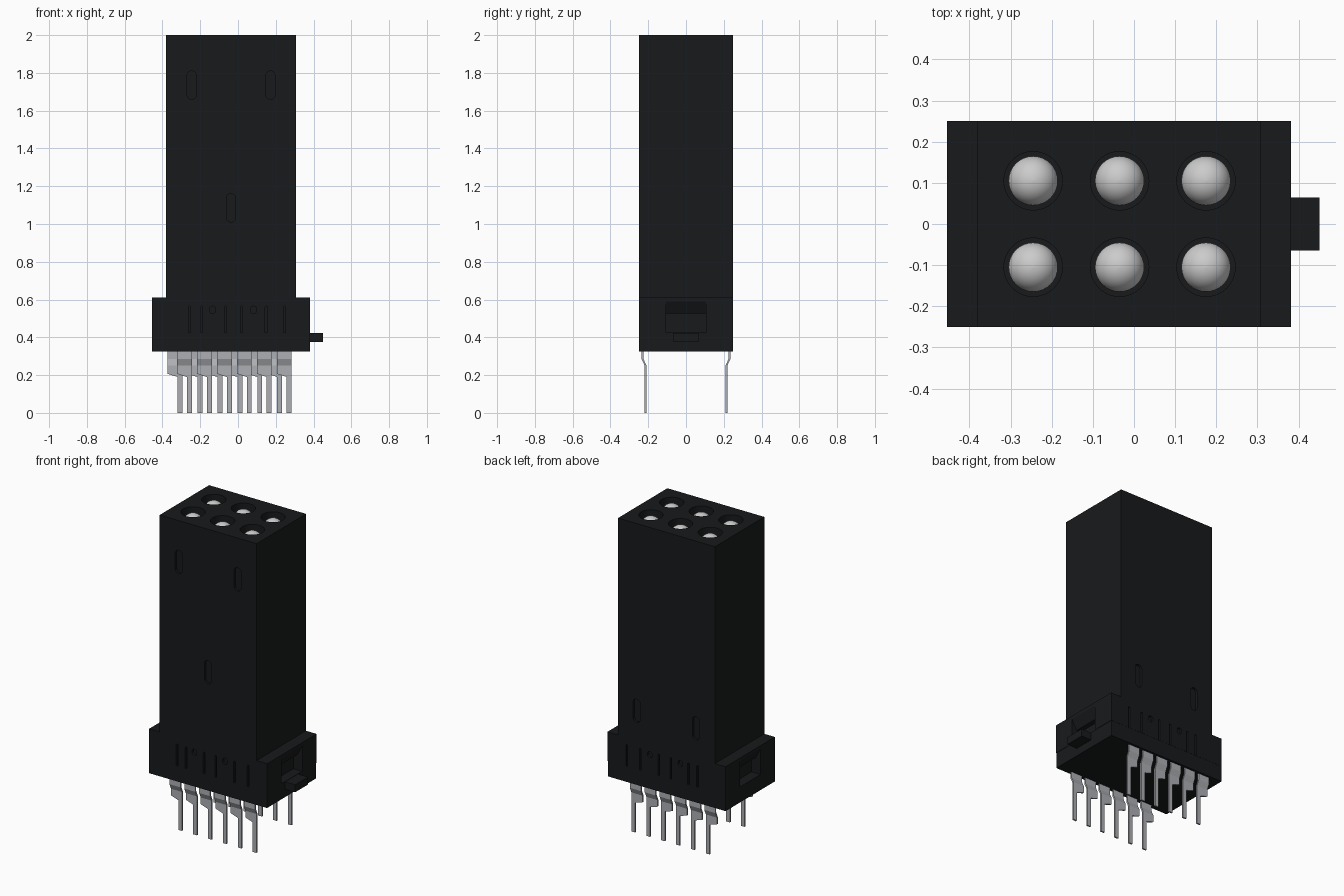
import bpy, bmesh, math

if "Cube" in bpy.data.objects:
    bpy.data.objects.remove(bpy.data.objects["Cube"])


def material(name, rgb):
    m = bpy.data.materials.new(name)
    m.diffuse_color = (*rgb, 1)
    m.use_nodes = True
    m.node_tree.nodes["Principled BSDF"].inputs["Base Color"].default_value = m.diffuse_color
    return m


BLACK = material("black_plastic", (0.009, 0.010, 0.011))
WHITE = material("lens_white", (0.75, 0.75, 0.75))
METAL = material("pin_metal", (0.42, 0.43, 0.45))


def finish(name, bm, mat):
    bmesh.ops.recalc_face_normals(bm, faces=bm.faces)
    me = bpy.data.meshes.new(name)
    bm.to_mesh(me)
    bm.free()
    me.materials.append(mat)
    ob = bpy.data.objects.new(name, me)
    bpy.context.collection.objects.link(ob)
    return ob


def prism(bm, pts, axis, a, b):
    """Extrude a 2D outline from a to b along an axis."""
    place = {"x": lambda u, v, w: (w, u, v),
             "y": lambda u, v, w: (u, w, v),
             "z": lambda u, v, w: (u, v, w)}[axis]
    loft(bm, [[place(u, v, w) for u, v in pts] for w in (a, b)])


def loft(bm, rings):
    rows = [[bm.verts.new(p) for p in r] for r in rings]
    n = len(rows[0])
    for r, s in zip(rows, rows[1:]):
        for i in range(n):
            j = (i + 1) % n
            bm.faces.new((r[i], r[j], s[j], s[i]))
    bm.faces.new(rows[0][::-1])
    bm.faces.new(rows[-1])


def rect(u0, u1, v0, v1):
    return [(u0, v0), (u1, v0), (u1, v1), (u0, v1)]


def circle(cx, cy, r, n=48):
    return [(cx + r * math.cos(2 * math.pi * i / n),
             cy + r * math.sin(2 * math.pi * i / n)) for i in range(n)]


def pill(cx, cz, w, h, n=10):
    r, d = w / 2, h / 2 - w / 2
    return [(cx + r * math.cos(t + math.pi * i / n), cz + s * d + r * math.sin(t + math.pi * i / n))
            for t, s in ((0, 1), (math.pi, -1)) for i in range(n + 1)]


def carve(ob, bm):
    """Subtract the cutter mesh from an object, then remove the cutter."""
    cutter = finish("cutter", bm, BLACK)
    cutter.hide_render = True
    mod = ob.modifiers.new("cut", "BOOLEAN")
    mod.operation, mod.solver, mod.object = "DIFFERENCE", "EXACT", cutter
    bpy.context.view_layer.objects.active = ob
    bpy.ops.object.modifier_apply(modifier=mod.name)
    bpy.data.objects.remove(cutter)


def box(name, x0, x1, y0, y1, z0, z1):
    bm = bmesh.new()
    prism(bm, rect(x0, x1, y0, y1), "z", z0, z1)
    return finish(name, bm, BLACK)


LENSES = [(x, y) for x in (-0.245, -0.035, 0.175) for y in (-0.105, 0.105)]

# Tall housing with lens bores and shallow oval slots front and back
housing = box("housing", -0.38, 0.307, -0.25, 0.25, 0.60, 2.0)
cut = bmesh.new()
for x, y in LENSES:
    prism(cut, circle(x, y, 0.071), "z", 1.75, 2.1)
for x, z in ((-0.245, 1.735), (0.172, 1.735), (-0.037, 1.085)):
    prism(cut, pill(x, z, 0.05, 0.15), "y", -0.3, -0.235)
for x in (-0.245, 0.175):
    prism(cut, pill(x, 0.80, 0.05, 0.15), "y", 0.235, 0.3)
carve(housing, cut)

# Wider collar with latch recesses on the ends and grooves along the sides
collar = box("collar", -0.455, 0.382, -0.25, 0.25, 0.425, 0.61)
cut = bmesh.new()
for mirror in (1, -1):
    profile = [(0.44, 0.59), (0.419, 0.59), (0.385, 0.525),
               (0.355, 0.525), (0.355, 0.40), (0.44, 0.40)]
    prism(cut, [(-0.0365 + mirror * x, z) for x, z in profile], "y", -0.105, 0.105)
    for x in (-0.257, -0.193, -0.135, -0.066, 0.018, 0.082, 0.150, 0.246):
        round_top = x in (-0.135, 0.082)
        w, z0, z1 = (0.034, 0.525, 0.565) if round_top else (0.012, 0.40, 0.565)
        prism(cut, pill(x, (z0 + z1) / 2, w, z1 - z0), "y", mirror * 0.235, mirror * 0.3)
carve(collar, cut)

# Base plate and its end tab
box("base_plate", -0.455, 0.380, -0.249, 0.249, 0.325, 0.425)
box("end_tab", 0.34, 0.451, -0.065, 0.065, 0.375, 0.423)

# Domed lenses standing in the bores
for x, y in LENSES:
    r, top = 0.06, 1.99
    rings = [[(*p, z) for p in circle(x, y, rr, 32)]
             for rr, z in [(r, 1.74)] + [(r * math.cos(a), top - r + r * math.sin(a))
                                         for a in [math.pi / 2 * i / 10 for i in range(10)]]]
    rings.append([(*p, top) for p in circle(x, y, 0.002, 32)])
    bm = bmesh.new()
    loft(bm, rings)
    lens = finish("lens", bm, WHITE)
    for f in lens.data.polygons:
        f.use_smooth = len(f.vertices) == 4

# Two rows of bent contact pins: wide shoulder stepping to a thin leg
PIN = [(0.34, -0.065, 0.230), (0.285, -0.065, 0.230), (0.25, -0.065, 0.214),
       (0.207, -0.065, 0.214), (0.190, -0.013, 0.214), (0.0, -0.013, 0.214)]
for side, start in ((-1, -0.257), (1, -0.307)):
    for k in range(6):
        x = start + 0.1055 * k
        bm = bmesh.new()
        loft(bm, [[(x + u, side * y + v, z) for u, v in rect(left, 0.013, -0.005, 0.005)]
                  for z, left, y in PIN])
        finish("front_pin" if side < 0 else "back_pin", bm, METAL)
